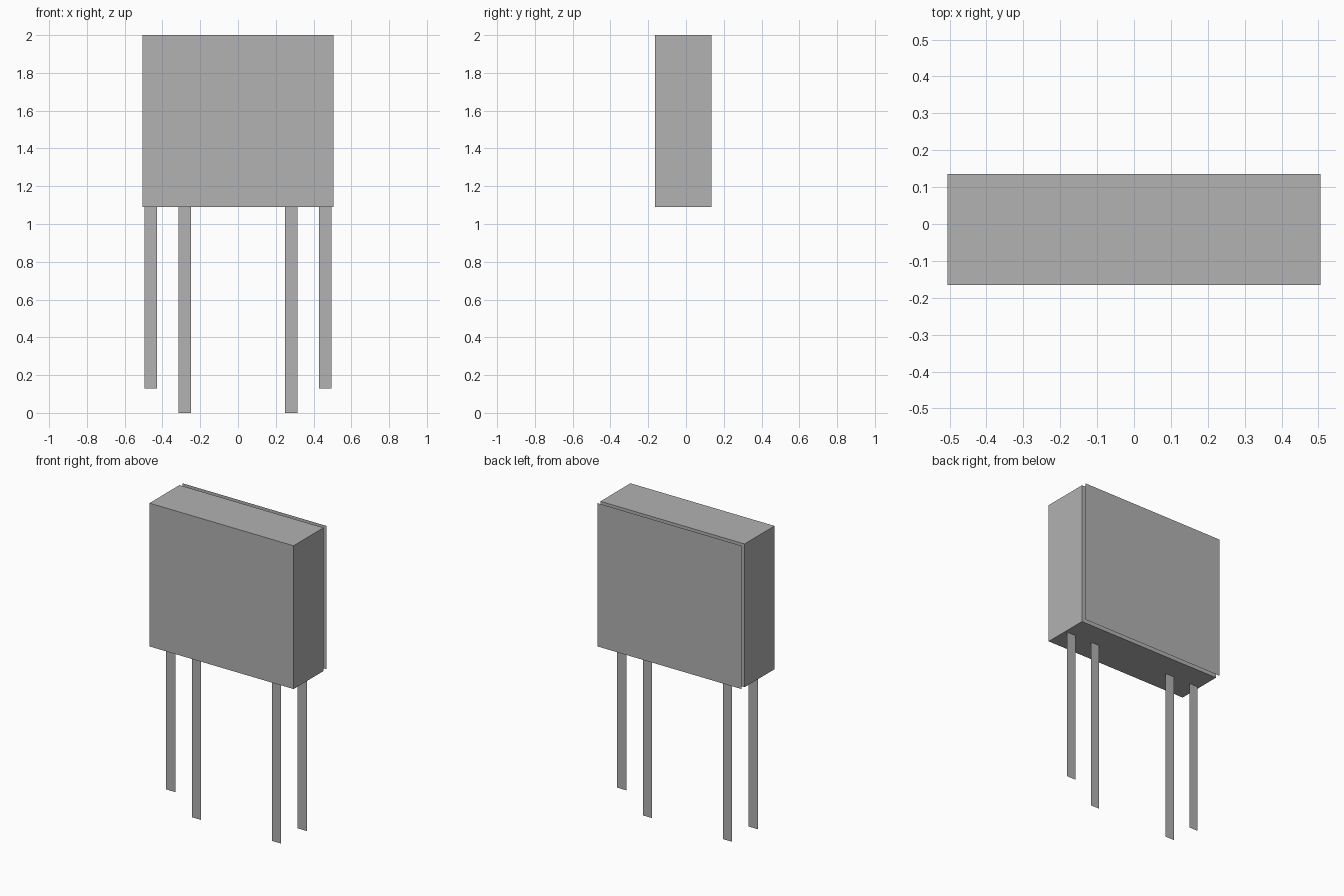
import bpy
import bmesh
from mathutils import Vector

cube = bpy.data.objects.get("Cube")
if cube:
    bpy.data.objects.remove(cube, do_unlink=True)

# Single grey material
GREY = (0.445, 0.445, 0.445, 1.0)
grey = bpy.data.materials.new("grey")
grey.use_nodes = True
grey.diffuse_color = GREY
grey.node_tree.nodes["Principled BSDF"].inputs["Base Color"].default_value = GREY


def add_object(name, bm):
    mesh = bpy.data.meshes.new(name)
    bm.to_mesh(mesh)
    bm.free()
    mesh.materials.append(grey)
    obj = bpy.data.objects.new(name, mesh)
    bpy.context.collection.objects.link(obj)
    return obj


def box(name, low, high):
    low, high = Vector(low), Vector(high)
    bm = bmesh.new()
    bmesh.ops.create_cube(bm, size=1)
    bmesh.ops.scale(bm, vec=high - low, verts=bm.verts)
    bmesh.ops.translate(bm, vec=(low + high) / 2, verts=bm.verts)
    return add_object(name, bm)


def sheet(name, x0, x1, y, z0, z1):
    """Upright paper-thin rectangle facing front and back."""
    bm = bmesh.new()
    corners = [(x0, z0), (x1, z0), (x1, z1), (x0, z1)]
    bm.faces.new([bm.verts.new((x, y, z)) for x, z in corners])
    return add_object(name, bm)


HALF_WIDTH, BOTTOM, TOP = 0.506, 1.09, 2.0
FRONT, BACK, PANEL = -0.165, 0.135, 0.165
LEG_Y = (FRONT + BACK) / 2
LEG_WIDTH = 0.064

# Solid body with a separate thin panel floating behind it
box("body", (-HALF_WIDTH, FRONT, BOTTOM), (HALF_WIDTH, BACK, TOP))
sheet("back_panel", -HALF_WIDTH, HALF_WIDTH, PANEL, BOTTOM, TOP)

# Flat legs, mirrored: short outer pair and long inner pair
for side, sign in (("left", 1), ("right", -1)):
    for kind, centre, foot in (("outer", 0.462, 0.128), ("inner", 0.282, 0.0)):
        x = sign * centre
        sheet(f"{side}_{kind}_leg", x - LEG_WIDTH / 2, x + LEG_WIDTH / 2,
              LEG_Y, foot, BOTTOM)
